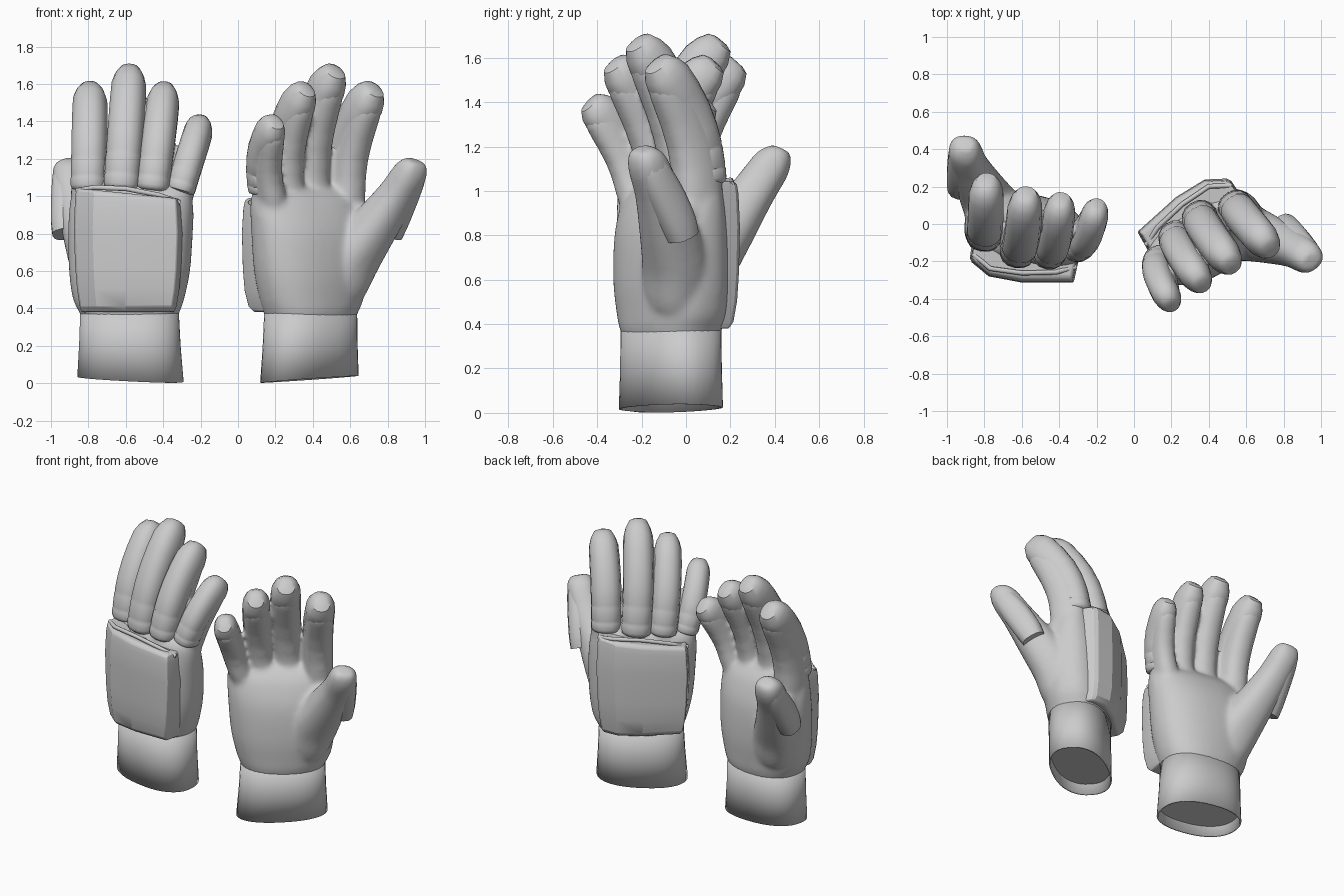
import bpy, bmesh, math
from mathutils import Vector, Matrix

if "Cube" in bpy.data.objects:
    bpy.data.objects.remove(bpy.data.objects["Cube"])

parts = []


def loft(name, rings, caps=True, angle=35):
    """Skin a list of closed rings into a mesh object."""
    bm = bmesh.new()
    vs = [[bm.verts.new(p) for p in r] for r in rings]
    n = len(rings[0])
    for a, b in zip(vs, vs[1:]):
        for i in range(n):
            bm.faces.new((a[i], a[(i + 1) % n], b[(i + 1) % n], b[i]))
    if caps:
        bm.faces.new(vs[0][::-1])
        bm.faces.new(vs[-1])
    bmesh.ops.recalc_face_normals(bm, faces=bm.faces)
    me = bpy.data.meshes.new(name)
    bm.to_mesh(me)
    bm.free()
    ob = bpy.data.objects.new(name, me)
    bpy.context.collection.objects.link(ob)
    bpy.ops.object.select_all(action='DESELECT')
    ob.select_set(True)
    bpy.context.view_layer.objects.active = ob
    bpy.ops.object.shade_smooth_by_angle(angle=math.radians(angle))
    return ob


def smooth_rows(rows, k=4):
    """Catmull-Rom interpolation through rows of numbers."""
    out = []
    for i in range(len(rows) - 1):
        p = [rows[max(0, min(len(rows) - 1, i + j))] for j in (-1, 0, 1, 2)]
        for s in range(k):
            t = s / k
            out.append([.5 * (2 * b + (c - a) * t + (2 * a - 5 * b + 4 * c - d) * t * t
                              + (3 * b - a - 3 * c + d) * t ** 3) for a, b, c, d in zip(*p)])
    return out + [list(rows[-1])]


def oval(c, u, v, n=24, power=2.3):
    """Superellipse ring around c with half axes u and v."""
    f = lambda k: math.copysign(abs(k) ** (2 / power), k)
    return [c + u * f(math.cos(2 * math.pi * i / n)) + v * f(math.sin(2 * math.pi * i / n))
            for i in range(n)]


def tube(name, pts, n=20, power=2.3):
    """Loft through (position, half width, half depth) stations."""
    rings = []
    for i, (p, w, d) in enumerate(pts):
        t = (pts[min(i + 1, len(pts) - 1)][0] - pts[max(i - 1, 0)][0]).normalized()
        v = t.cross(Vector((1, -0.17, 0))).normalized()
        rings.append(oval(p, v.cross(t) * w, v * d, n, power))
    return loft(name, rings, angle=40)


def stations(rows, k=3):
    return [(Vector(r[:3]), r[3], r[4]) for r in smooth_rows(rows, k)]


def section(x, y, z, a, b, deg, tilt=0):
    r = math.radians(deg)
    ring = oval(Vector((x, y, z)), Vector((math.cos(r), math.sin(r), 0)) * a,
                Vector((-math.sin(r), math.cos(r), 0)) * b, 40, 2.3)
    for p in ring:
        p.z += tilt * (0.045 * (-0.57 - p.x) + 0.06 * (p.y + 0.06))
    return ring


# open cuff with a slanted rim, closed a little way inside
cuff = loft("cuff", [section(-.575, -.05, .02, .285, .185, -6, 1),
                     section(-.578, -.048, .2, .272, .185, -6, .5),
                     section(-.58, -.045, .40, .263, .188, -6)], caps=False)
sol = cuff.modifiers.new("wall", 'SOLIDIFY')
sol.thickness = 0.01
parts.append(cuff)
parts.append(loft("cuff_lining", [section(-.576, -.05, z, .276, .178, -6, 1)
                                  for z in (.09, .10)]))

# palm volume
blend = [loft("palm", [section(*s) for s in smooth_rows((
    (-.58, -.045, .30, .235, .16, -6), (-.58, -.045, .37, .264, .19, -6),
    (-.585, -.045, .45, .298, .20, -7), (-.58, -.045, .6, .325, .207, -9),
    (-.575, -.05, .8, .336, .195, -10), (-.57, -.065, .94, .335, .16, -10),
    (-.57, -.08, 1.01, .32, .125, -10), (-.57, -.085, 1.05, .29, .08, -10)))])]

# thumb volume, with its muscle running down towards the cuff
blend.append(tube("thumb", stations((
    (-.68, .03, .40, .08, .07), (-.70, .045, .5, .14, .125),
    (-.755, .085, .66, .15, .14), (-.82, .19, .83, .125, .125),
    (-.878, .305, 1.0, .10, .10), (-.902, .38, 1.11, .092, .09),
    (-.907, .415, 1.16, .08, .07), (-.91, .43, 1.19, .055, .045)))))
# web between thumb and index finger
blend.append(tube("web", stations((
    (-.72, .05, .6, .12, .10), (-.77, .08, .76, .10, .09), (-.80, .06, .87, .08, .08),
    (-.80, .0, 1.0, .07, .08)))))

# fingers: soft liner plus a grooved guard on the back
fingers = {"index": ((-.80, -.02, 1.0), (-.79, .195, 1.54), .096, .118),
           "middle": ((-.625, -.11, 1.0), (-.58, .12, 1.63), .097, .116),
           "ring": ((-.46, -.12, 1.0), (-.395, .095, 1.54), .089, .112),
           "little": ((-.315, -.09, 1.0), (-.202, .075, 1.375), .077, .100)}
liner_prof = ((-.4, .7), (-.2, .9), (0, 1), (.2, 1), (.4, .99), (.6, .98), (.75, .97),
              (.88, .92), (.95, .8), (1.0, .55))
guard_prof = ((.045, .78), (.065, .95), (.09, 1), (.16, 1.01), (.172, .975), (.185, 1),
              (.33, 1), (.342, .975), (.357, 1), (.5, 1), (.65, 1), (.8, .99),
              (.93, .96), (1.0, .82), (1.06, .58), (1.075, .3))


def along(a, b, t):
    p = Vector(a).lerp(Vector(b), t)
    p.y = a[1] + (b[1] - a[1]) * max(t, 0) ** 2.1
    return p


for nm, (a, b, w, d) in fingers.items():
    front = Vector((0, .012, 0))
    blend.append(tube(nm + "_liner", [(along(a, b, t) + front * min(1, 3 - 3 * t), w * r * .96,
                                       d * r) for t, r in liner_prof]))
    # the guard sits toward the back at the knuckle and caps the whole tip
    rings = []
    for t, r in guard_prof:
        k = max(0, min(1, (1 - t) * 2.5))
        rings.append((along(a, b, t) + Vector((0, -.03, .006)) * k, w * r,
                      d * r * (.97 - .12 * k)))
    parts.append(tube(nm + "_finger_guard", rings, 16))

# merge palm, thumb and liners into one soft skin
bpy.ops.object.select_all(action='DESELECT')
for o in blend:
    o.select_set(True)
bpy.context.view_layer.objects.active = blend[0]
bpy.ops.object.join()
skin = bpy.context.view_layer.objects.active
skin.name = "hand_skin"
rm = skin.modifiers.new("merge", 'REMESH')
rm.mode = 'VOXEL'
rm.voxel_size = 0.014
rm.use_smooth_shade = True
sm = skin.modifiers.new("soften", 'SMOOTH')
sm.factor = 0.5
sm.iterations = 14
parts.append(skin)

# thumb guard
parts.append(tube("thumb_guard", stations((
    (-.905, .195, .80, .088, .075), (-.91, .225, .86, .09, .085),
    (-.91, .285, .96, .09, .088), (-.908, .345, 1.05, .088, .082),
    (-.908, .39, 1.12, .08, .07), (-.908, .415, 1.16, .06, .05)), 2), 14, 2.8))

# back-of-hand pad
profile = ((-.855, -.05), (-.875, -.18), (-.865, -.205), (-.775, -.28), (-.6, -.313),
           (-.325, -.313), (-.30, -.2), (-.32, -.05))
rows = ((.38, .86, .80), (.41, .90, .92), (.5, .95, .985), (.62, .985, 1), (.82, 1.01, 1),
        (.96, .985, .985), (1.0, .97, .95), (1.015, .955, .88))
pad = loft("back_pad", [[Vector((-.59 + (x + .59) * s, -.05 + (y + .05) * d,
                                 z + (-.59 - x) * .16 * (z - .4)))
                         for x, y in profile] for z, s, d in rows], angle=25)
bv = pad.modifiers.new("edge", 'BEVEL')
bv.width = 0.008
bv.segments = 2
bv.limit_method = 'ANGLE'
bv.angle_limit = math.radians(35)
parts.append(pad)

# raised lip along the top of the pad
cu = bpy.data.curves.new("pad_lip", 'CURVE')
cu.dimensions = '3D'
cu.bevel_depth = 0.013
cu.bevel_resolution = 2
cu.use_fill_caps = True
sp = cu.splines.new('POLY')
lip = ((-.862, -.16, 1.03), (-.77, -.238, 1.047), (-.6, -.262, 1.04),
       (-.42, -.258, 1.005), (-.31, -.23, .965))
sp.points.add(len(lip) - 1)
for p, c in zip(sp.points, lip):
    p.co = (*c, 1)
lip_ob = bpy.data.objects.new("pad_lip", cu)
bpy.context.collection.objects.link(lip_ob)
parts.append(lip_ob)

# second glove: the same parts turned to show the palm
turn = Matrix.Translation((-.012, -.49, 0)) @ Matrix.Rotation(math.radians(222), 4, 'Z')
for o in parts:
    c = o.copy()
    c.name = o.name + "_second"
    c.matrix_world = turn
    bpy.context.collection.objects.link(c)
